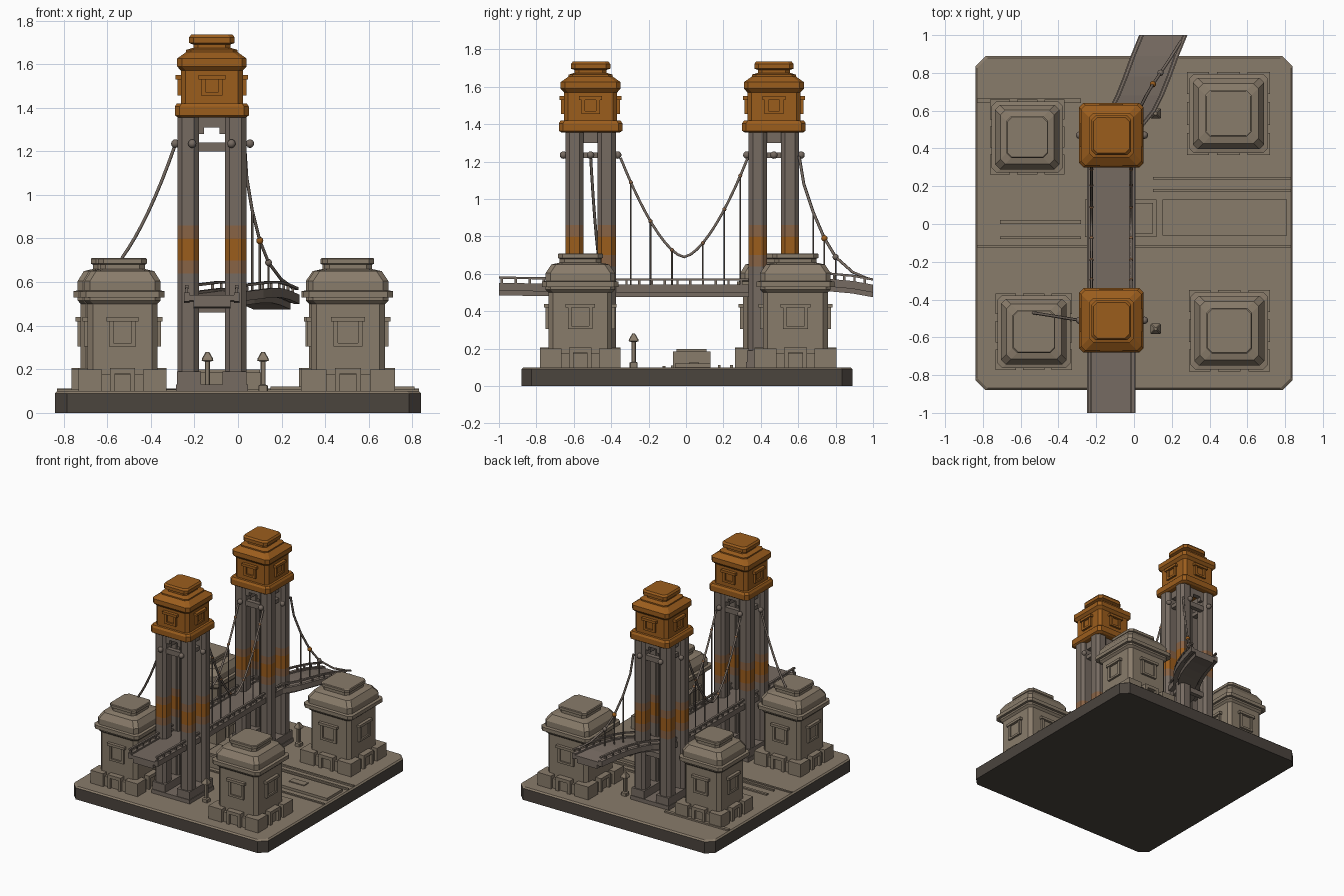
import bpy, bmesh, math
from mathutils import Vector, Matrix

if "Cube" in bpy.data.objects:
    bpy.data.objects.remove(bpy.data.objects["Cube"])


def material(name, r, g, b):
    m = bpy.data.materials.new(name)
    m.diffuse_color = (r, g, b, 1)
    m.use_nodes = True
    m.node_tree.nodes["Principled BSDF"].inputs["Base Color"].default_value = m.diffuse_color
    return m


STONE = material("stone", 0.25, 0.20, 0.145)
GREY = material("grey_stone", 0.18, 0.145, 0.12)
DARK = material("dark_stone", 0.07, 0.058, 0.048)
RUST = material("orange", 0.33, 0.11, 0.012)
BLEND = material("faded_orange", 0.25, 0.125, 0.06)


def finish(name, bm, mats):
    bmesh.ops.recalc_face_normals(bm, faces=bm.faces)
    me = bpy.data.meshes.new(name)
    bm.to_mesh(me)
    bm.free()
    for m in mats:
        me.materials.append(m)
    ob = bpy.data.objects.new(name, me)
    bpy.context.collection.objects.link(ob)
    return ob


def loft(name, cx, cy, rings, mats, chamfer=0.02, ratio=1.0):
    """Stack of chamfered squares; rings are (half width, z), mats one per band."""
    bm = bmesh.new()
    loops = []
    for h, z in rings:
        k, c = h * ratio, chamfer
        pts = [(h, c - k), (h, k - c), (h - c, k), (c - h, k),
               (-h, k - c), (-h, c - k), (c - h, -k), (h - c, -k)]
        loops.append([bm.verts.new((cx + x, cy + y, z)) for x, y in pts])
    for i, (a, b) in enumerate(zip(loops, loops[1:])):
        for j in range(8):
            f = bm.faces.new((a[j], a[(j + 1) % 8], b[(j + 1) % 8], b[j]))
            f.material_index = min(i, len(mats) - 1)
    bm.faces.new(loops[0])
    bm.faces.new(loops[-1]).material_index = len(mats) - 1
    return finish(name, bm, mats)


def boxes(name, specs, mat, turns=(0,), origin=(0, 0)):
    """Boxes (x0,x1,y0,y1,z0,z1), repeated at quarter turns around the origin."""
    bm = bmesh.new()
    for t in turns:
        place = Matrix.Translation((*origin, 0)) @ Matrix.Rotation(t * math.pi / 2, 4, 'Z')
        for x0, x1, y0, y1, z0, z1 in specs:
            m = place @ Matrix.Translation(((x0 + x1) / 2, (y0 + y1) / 2, (z0 + z1) / 2))
            bmesh.ops.create_cube(bm, size=1, matrix=m @ Matrix.Diagonal((x1 - x0, y1 - y0, z1 - z0, 1)))
    return finish(name, bm, [mat])


def windows(name, origin, half, w, z0, z1, mat):
    """Framed window with hood and sill on all four faces."""
    f, t = -half - 0.016, 0.02
    boxes(name, [(-w - .012, w + .012, f - .008, .01 - half, z1 - t, z1),
                 (-w, w, f, .01 - half, z0, z0 + t * .8),
                 (-w, t - w, f, .01 - half, z0, z1), (w - t, w, f, .01 - half, z0, z1),
                 (-w, w, -half - .004, .01 - half, z0, z1)], mat, range(4), origin)


def sweep(name, path, w, lo, hi, mat, off=0.0):
    """Rectangular strip along a path, widened along x."""
    bm = bmesh.new()
    loops = [[bm.verts.new((x + off + a, y, z + b)) for a, b in
              ((-w, lo), (w, lo), (w, hi), (-w, hi))] for x, y, z in path]
    for a, b in zip(loops, loops[1:]):
        for j in range(4):
            bm.faces.new((a[j], a[(j + 1) % 4], b[(j + 1) % 4], b[j]))
    bm.faces.new(loops[0])
    bm.faces.new(loops[-1])
    return finish(name, bm, [mat])


def cable(name, lines, r=0.007):
    cu = bpy.data.curves.new(name, 'CURVE')
    cu.dimensions, cu.bevel_depth, cu.bevel_resolution = '3D', r, 1
    cu.use_fill_caps = True
    for pts in lines:
        s = cu.splines.new('POLY')
        s.points.add(len(pts) - 1)
        for p, co in zip(s.points, pts):
            p.co = (*co, 1)
    cu.materials.append(GREY)
    bpy.context.collection.objects.link(bpy.data.objects.new(name, cu))


def balls(name, centres, r, mat):
    bm = bmesh.new()
    for c in centres:
        bmesh.ops.create_uvsphere(bm, u_segments=10, v_segments=6, radius=r, matrix=Matrix.Translation(c))
    for f in bm.faces:
        f.smooth = True
    finish(name, bm, [mat])


# base slab, kerbs and low ground blocks
loft("base_slab", 0, 0.005, [(0.84, 0), (0.84, 0.09), (0.83, 0.1)], [DARK, STONE], 0.055, 0.885 / 0.84)
boxes("kerbs", [(-.83, -.28, .64, .665, .09, .112), (-.83, .83, -.125, -.11, .09, .108),
                (.1, .83, .17, .185, .09, .112), (.1, .83, .235, .25, .09, .112),
                (-.71, -.28, .0, .02, .09, .11), (-.71, -.28, -.08, -.065, .09, .11)], STONE)
boxes("road_slab", [(.15, .81, -.06, .13, .09, .12), (.43, .56, .015, .07, .11, .127)], STONE)
boxes("centre_block", [(-.26, .12, -.07, .13, .09, .185), (-.24, .10, -.05, .11, .18, .198)], STONE)

# four squat corner buildings
for name, cx, cy, s in (("front_left", -.53, -.57, .94), ("front_right", .505, -.565, 1.0),
                        ("back_left", -.565, .46, .92), ("back_right", .50, .585, 1.02)):
    loft(name + "_building", cx, cy, [(h * s, z) for h, z in (
        (.17, .1), (.17, .50), (.185, .515), (.185, .53), (.205, .53), (.205, .558), (.185, .562),
        (.185, .605), (.155, .65), (.11, .66), (.11, .68), (.12, .685), (.12, .705), (.115, .71))],
        [STONE], 0.025)
    a, b, d = .10 * s, .215 * s, .06 * s
    boxes(name + "_plinth", [(a, b, a, b, .09, .20), (-a, a, -.195 * s, -.1, .09, .175)],
          STONE, range(4), (cx, cy))
    boxes(name + "_door_surround", [(-d, -d * .6, -b, -.1, .09, .18), (d * .6, d, -b, -.1, .09, .18),
                                    (-d, d, -b, -.1, .18, .205)], STONE, range(4), (cx, cy))
    windows(name + "_windows", (cx, cy), .17 * s, .066 * s, .305, .44, STONE)

# two tall bridge towers
TX = -0.12
for name, cy in (("front", -.51), ("back", .47)):
    for i, (sx, sy) in enumerate(((-1, -1), (1, -1), (1, 1), (-1, 1))):
        zs = (.1, .64, .70, .80, .86, 1.37)
        bands = [GREY, BLEND, RUST, BLEND, GREY]
        lx, ly = TX + sx * .105, cy + sy * .082
        loft(f"{name}_tower_leg_{i}", lx, ly, [(.042, z) for z in zs], bands, 0.008)
        loft(f"{name}_tower_leg_core_{i}", lx + sx * .004, ly + sy * .004,
             [(.049, z) for z in zs], bands, 0.022)
    boxes(name + "_tower_footing", [(-.165, .165, -.15, .15, .09, .13),
                                    (-.16, -.05, -.145, .145, .12, .19),
                                    (.05, .16, -.145, .145, .12, .19)], GREY, (0,), (TX, cy))
    # cross beams and stepped portal brackets under the cap
    boxes(name + "_tower_beams", [(-.10, .10, -.115, -.08, 1.20, 1.24), (-.10, .10, -.115, -.08, 1.31, 1.37),
                                  (-.07, -.035, -.115, -.08, 1.28, 1.32), (.035, .07, -.115, -.08, 1.28, 1.32),
                                  (-.10, .10, -.115, -.08, .46, .50)], GREY, (0, 2), (TX, cy))
    boxes(name + "_tower_side_beams", [(-.12, -.08, -.08, .08, 1.22, 1.25), (.08, .12, -.08, .08, 1.22, 1.25),
                                       (-.12, -.08, -.08, .08, 1.30, 1.37), (.08, .12, -.08, .08, 1.30, 1.37)],
          GREY, (0,), (TX, cy))
    loft(name + "_tower_cap", TX, cy, [
        (.155, 1.355), (.17, 1.365), (.17, 1.405), (.16, 1.42), (.142, 1.42), (.142, 1.57), (.16, 1.59),
        (.16, 1.625), (.118, 1.655), (.118, 1.665), (.085, 1.675), (.085, 1.69), (.105, 1.697),
        (.105, 1.722), (.095, 1.735)], [RUST], 0.022)
    windows(name + "_tower_cap_windows", (TX, cy), .142, .05, 1.455, 1.55, RUST)
    balls(name + "_cable_anchors", [(TX + dx, cy + dy, 1.235) for dx, dy in
          ((-.168, 0), (.175, 0), (-.09, -.145), (.09, -.145), (-.09, .145), (.09, .145))], .02, GREY)

# bridge deck, curving off to the right at the back
deck = [(TX, -1, .54), (TX, -.7, .535), (TX, -.4, .53), (TX, .35, .53), (-.09, .5, .545)]
deck += [(-.01, .6, .555), (.03, .68, .56), (.07, .78, .56), (.11, .89, .55), (.155, 1.0, .53)]
sweep("deck", deck, .11, -.025, 0, GREY)
sweep("deck_under_beam", deck, .085, -.055, -.02, GREY)
for side, o in (("left", -.115), ("right", .115)):
    sweep(side + "_deck_edge", deck, .013, -.03, .012, GREY, o)
    sweep(side + "_handrail", deck, .008, .034, .046, GREY, o)
    posts = []
    for p, q in zip(deck, deck[1:]):
        n = max(1, round((q[1] - p[1]) / .07))
        for k in range(n):
            x, y, z = Vector(p).lerp(Vector(q), (k + .2) / n)
            posts.append((x + o - .006, x + o + .006, y - .006, y + .006, z, z + .04))
    boxes(side + "_rail_posts", posts, GREY)


# main cables with hangers
def sag(y):
    return .69 + .53 * (abs(y + .01) / .34) ** 1.6


for side, x in (("left", TX - .105), ("right", TX + .105)):
    cable(side + "_main_cable", [[(x, -.01 + .34 * i / 10, sag(-.01 + .34 * i / 10)) for i in range(-10, 11)]], .008)
    ys = (-.295, -.19, -.075, .09, .205, .29)
    cable(side + "_hangers", [[(x, y, .54), (x, y, sag(y))] for y in ys], .005)
    balls(side + "_hanger_joints", [(x, y, sag(y)) for y in ys], .011, BLEND)

# side cable from the front tower to the left building
cable("front_side_cable", [[(-.288 - .245 * t, -.51 + .04 * t, 1.23 - .52 * (1.35 * t - .35 * t * t))
                            for t in (i / 8 for i in range(9))]], .008)
# back stay following the curved approach
stay = [(.03, .605, 1.23), (.04, .63, 1.08), (.065, .68, .93), (.10, .74, .79), (.14, .80, .69), (.20, .89, .61), (.25, .97, .575)]
cable("back_stay", [stay], .008)
cable("back_stay_hangers", [[stay[i], (stay[i][0], stay[i][1], .55)] for i in (2, 3, 4)], .005)
balls("back_stay_joint_orange", [stay[3]], .017, RUST)
balls("back_stay_joint_grey", [stay[4]], .017, GREY)

# small lamp posts
for i, (x, y) in enumerate(((.115, -.555), (.115, .585), (-.14, -.28))):
    loft(f"lamp_post_{i}", x, y, [(.022, .09), (.022, .125), (.012, .13), (.012, .235), (.027, .24),
                                  (.025, .25), (.008, .28)], [STONE], .004)
